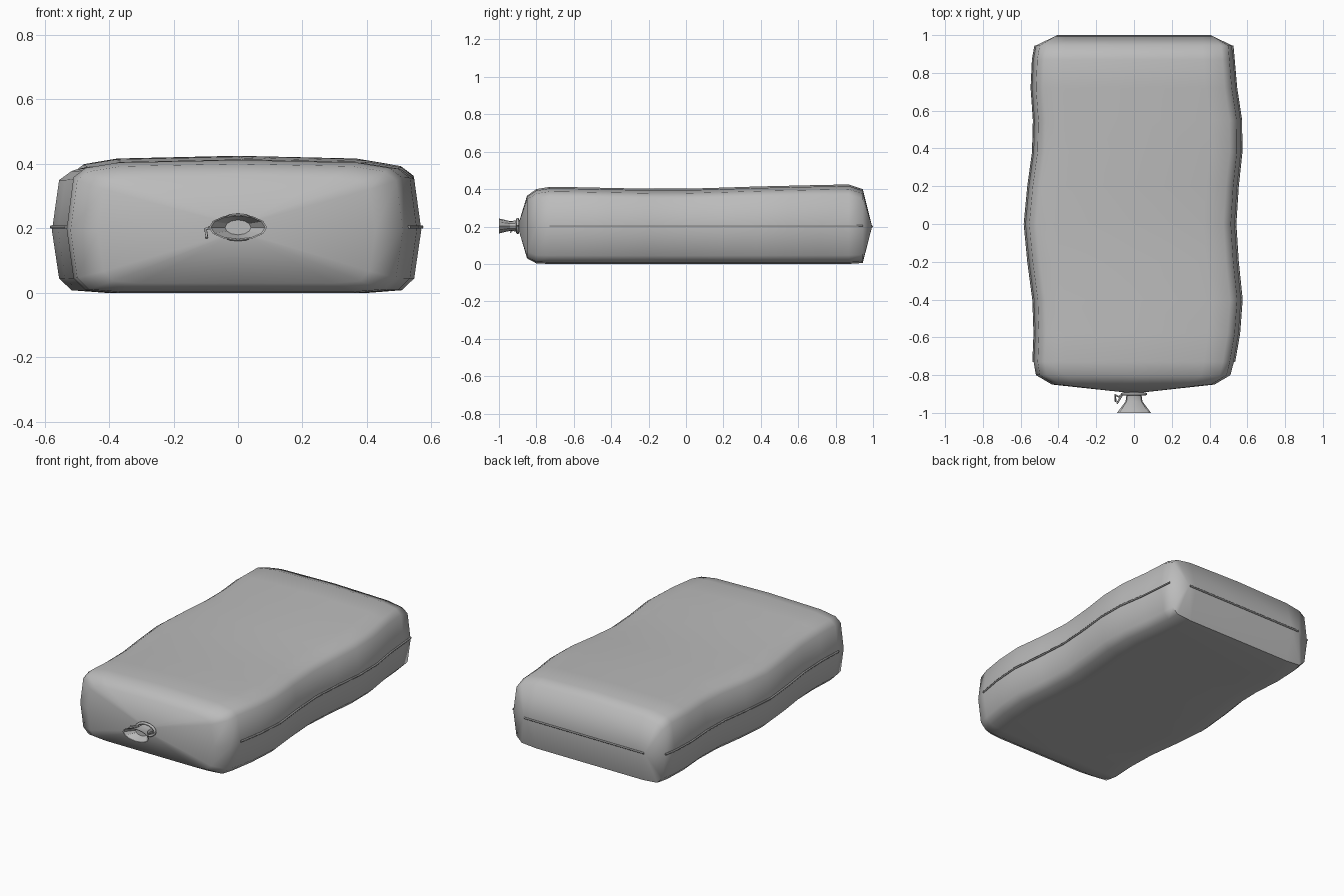
import bpy, bmesh, math

if "Cube" in bpy.data.objects:
    bpy.data.objects.remove(bpy.data.objects["Cube"])


def material(name, v):
    m = bpy.data.materials.new(name)
    m.diffuse_color = (v, v, v, 1)
    m.use_nodes = True
    m.node_tree.nodes["Principled BSDF"].inputs["Base Color"].default_value = m.diffuse_color
    return m


GREY = material("sack grey", 0.5)
DARK = material("stitch grey", 0.3)


def loft(name, rings, mat, cap_start=True, cap_end=True, angle=60):
    """Skin a list of closed rings into one smooth mesh."""
    bm = bmesh.new()
    rows = [[bm.verts.new(p) for p in r] for r in rings]
    n = len(rows[0])
    for a, b in zip(rows, rows[1:]):
        for i in range(n):
            j = (i + 1) % n
            bm.faces.new((a[i], a[j], b[j], b[i]))
    if cap_start:
        bm.faces.new(rows[0])
    if cap_end:
        bm.faces.new(rows[-1])
    bmesh.ops.remove_doubles(bm, verts=bm.verts, dist=0.0005)
    bmesh.ops.recalc_face_normals(bm, faces=bm.faces)
    me = bpy.data.meshes.new(name)
    bm.to_mesh(me)
    bm.free()
    ob = bpy.data.objects.new(name, me)
    bpy.context.collection.objects.link(ob)
    me.materials.append(mat)
    bpy.ops.object.select_all(action='DESELECT')
    ob.select_set(True)
    bpy.context.view_layer.objects.active = ob
    bpy.ops.object.shade_smooth_by_angle(angle=math.radians(angle))
    return ob


def cord(name, pts, radius, mat):
    """Thin round cord along a path."""
    cu = bpy.data.curves.new(name, 'CURVE')
    cu.dimensions = '3D'
    cu.bevel_depth = radius
    cu.bevel_resolution = 1
    cu.use_fill_caps = True
    sp = cu.splines.new('POLY')
    sp.points.add(len(pts) - 1)
    for p, q in zip(sp.points, pts):
        p.co = (*q, 1)
    cu.materials.append(mat)
    ob = bpy.data.objects.new(name, cu)
    bpy.context.collection.objects.link(ob)
    return ob


# Sack body: rounded box section swept along y with a sideways wave
half = [(0, 0), (0.7, 0), (0.89, 0.02), (0.96, 0.11), (1, 0.48),
        (0.96, 0.87), (0.89, 0.94), (0.7, 0.98), (0, 1)]
section = half + [(-u, v) for u, v in half[-2:0:-1]]
# y, half width, bottom, top
stations = [(-0.85, 0.43, 0.03, 0.365), (-0.80, 0.515, 0.003, 0.40),
            (-0.73, 0.53, 0, 0.412), (-0.58, 0.54, 0, 0.41),
            (-0.40, 0.55, 0, 0.406), (-0.20, 0.553, 0, 0.402),
            (0.0, 0.556, 0, 0.402), (0.20, 0.553, 0, 0.408),
            (0.38, 0.55, 0, 0.414), (0.55, 0.547, 0, 0.418),
            (0.72, 0.54, 0, 0.422), (0.87, 0.53, 0, 0.425),
            (0.945, 0.52, 0.005, 0.40)]


def sway(y):
    fade = min(1, max(0, (0.95 - abs(y)) / 0.4))
    return -0.021 * math.cos(2 * math.pi * y / 0.95) * fade


def ring(y, w, z0, z1):
    return [(sway(y) + u * w, y, z0 + v * (z1 - z0)) for u, v in section]


rings = [ring(*s) for s in stations]
throat = [(x * 0.1, -0.892, 0.2 + (z - 0.2) * 0.16) for x, y, z in rings[0]]
tail = [(max(-0.415, min(0.415, x)), 0.995, 0.2) for x, y, z in rings[-1]]
loft("sack_body", [throat] + rings + [tail], GREY, True, False)

# Side and back seams
for side, label in ((1, "right"), (-1, "left")):
    path = [(sway(s[0]) + side * (s[1] + 0.001), s[0], 0.204) for s in stations[2:]]
    cord("seam_" + label, path, 0.006, DARK)
cord("seam_back", [(-0.41, 0.994, 0.2), (0.41, 0.994, 0.2)], 0.006, DARK)


# Gathered neck: flared funnel with a recessed floor
def oval(y, rx, rz, n=12):
    return [(rx * math.cos(2 * math.pi * i / n), y,
             0.203 + rz * math.sin(2 * math.pi * i / n)) for i in range(n)]


loft("neck", [oval(-0.87, 0.05, 0.035), oval(-0.905, 0.04, 0.03),
              oval(-0.94, 0.045, 0.026), oval(-1.0, 0.09, 0.04),
              oval(-0.998, 0.084, 0.036), oval(-0.945, 0.04, 0.023)],
     GREY, True, True, 25)

# Tie cord around the neck with two loose ends
loop = oval(-0.9, 0.062, 0.036, 16)
cord("tie_loop", loop + loop[:1], 0.008, GREY)
cord("tie_end_upper", [(-0.06, -0.9, 0.205), (-0.08, -0.915, 0.205),
                       (-0.10, -0.905, 0.198), (-0.097, -0.94, 0.17)], 0.005, GREY)
cord("tie_end_lower", [(-0.06, -0.9, 0.20), (-0.075, -0.925, 0.208),
                       (-0.09, -0.95, 0.20)], 0.005, GREY)
